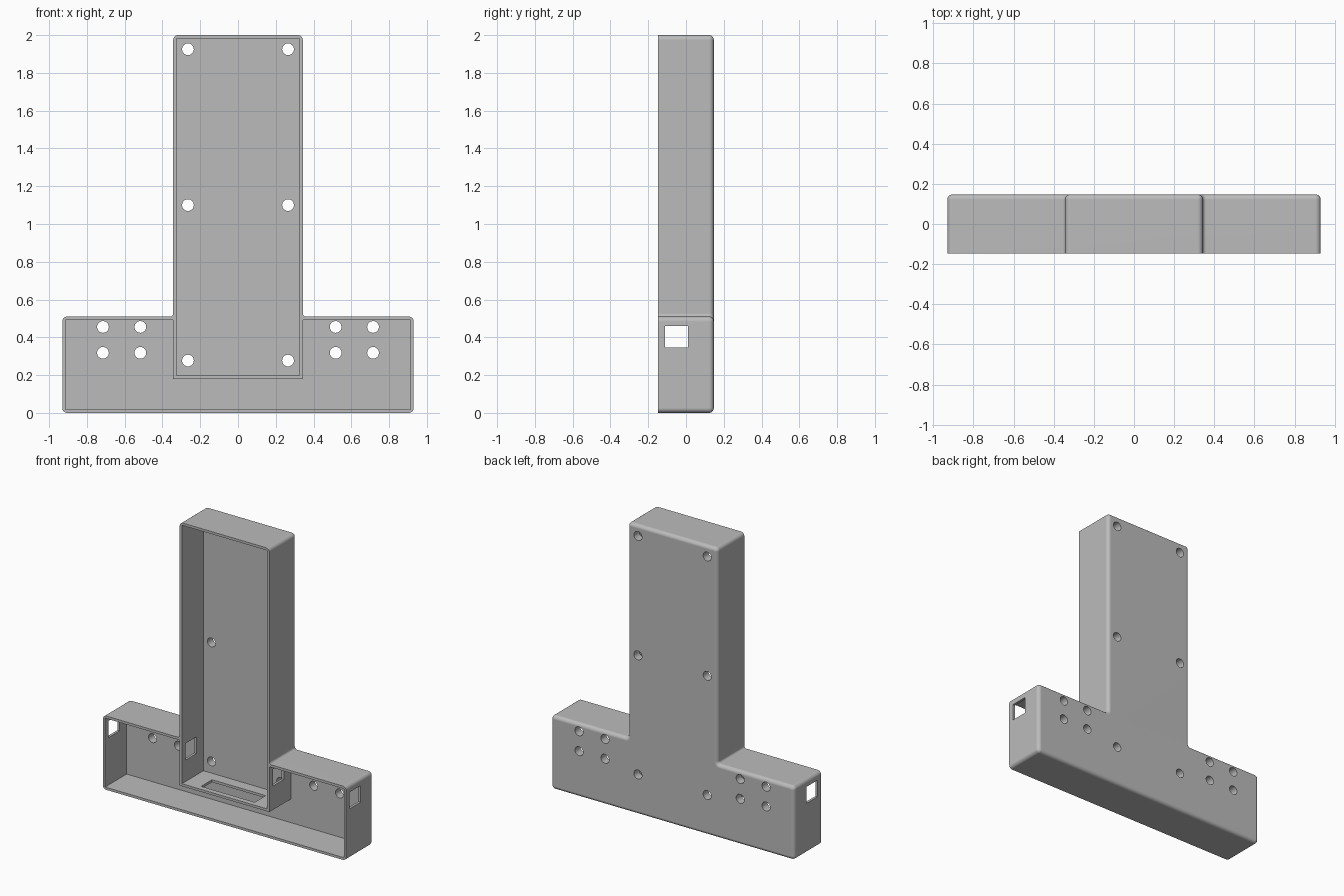
import bpy, bmesh, math
from mathutils import Vector, Matrix

if "Cube" in bpy.data.objects:
    bpy.data.objects.remove(bpy.data.objects["Cube"], do_unlink=True)

FRONT, BACK, FLOOR = -0.147, 0.147, 0.088   # open face, rear face, inside of rear wall
WALL, ROUND = 0.017, 0.025
BASE_X, BASE_Z = 0.93, 0.51
COL_X, COL_Z, COL_TOP = 0.343, 0.18, 2.0

grey = bpy.data.materials.new("plain grey")
grey.use_nodes = True
grey.diffuse_color = (0.5, 0.5, 0.5, 1)
grey.node_tree.nodes["Principled BSDF"].inputs["Base Color"].default_value = (0.5, 0.5, 0.5, 1)


def make_object(name, bm):
    bmesh.ops.recalc_face_normals(bm, faces=bm.faces)
    mesh = bpy.data.meshes.new(name)
    bm.to_mesh(mesh)
    bm.free()
    mesh.materials.append(grey)
    obj = bpy.data.objects.new(name, mesh)
    bpy.context.collection.objects.link(obj)
    return obj


def loft(name, rings):
    """Closed solid through equal rings of points."""
    bm = bmesh.new()
    loops = [[bm.verts.new(p) for p in ring] for ring in rings]
    n = len(loops[0])
    for a, b in zip(loops, loops[1:]):
        for i in range(n):
            j = (i + 1) % n
            bm.faces.new((a[i], a[j], b[j], b[i]))
    bm.faces.new(loops[0])
    bm.faces.new(loops[-1])
    return make_object(name, bm)


def prism(name, outline, y0, y1):
    return loft(name, [[(x, y, z) for x, z in outline] for y in (y0, y1)])


def box(name, x0, x1, y0, y1, z0, z1):
    return prism(name, [(x0, z0), (x1, z0), (x1, z1), (x0, z1)], y0, y1)


def rounded_outline(corners, inset, steps=6):
    """Filleted right-angled outline, drawn inwards by inset."""
    pts = [Vector(c) for c in corners]
    out = []
    for i, p in enumerate(pts):
        d_in = (p - pts[i - 1]).normalized()
        d_out = (pts[(i + 1) % len(pts)] - p).normalized()
        convex = d_in.cross(d_out) > 0
        r = ROUND + 0.001 if convex else 0.016
        centre = p + (d_out - d_in) * r
        r += -inset if convex else inset
        for k in range(steps + 1):
            t = math.pi / 2 * k / steps
            out.append(centre + (d_in * math.sin(t) - d_out * math.cos(t)) * r)
    return out


# Outer body: upside-down T with a rounded rear edge
half = [(BASE_X, 0), (BASE_X, BASE_Z), (COL_X, BASE_Z), (COL_X, COL_TOP)]
corners = half + [(-x, z) for x, z in reversed(half)]
sections = [(FRONT, 0)]
for k in range(7):
    a = math.pi / 2 * k / 6
    sections.append((BACK - ROUND + ROUND * math.sin(a), ROUND * (1 - math.cos(a))))
housing = loft("housing", [[(p.x, y, p.y) for p in rounded_outline(corners, d)]
                           for y, d in sections])

# Column compartment
cutters = [box("column_cavity", -COL_X + WALL, COL_X - WALL, -0.5, FLOOR,
               COL_Z + WALL, COL_TOP - WALL)]

# U-shaped base compartment around the foot of the column
bx, bz = BASE_X - WALL, BASE_Z - WALL
side = [(bx, WALL), (bx, bz), (COL_X, bz), (COL_X, COL_Z)]
cutters.append(prism("base_cavity", side + [(-x, z) for x, z in reversed(side)], -0.5, FLOOR))

# Square windows through the outer and inner side walls
cutters.append(box("side_windows", -1.2, 1.2, -0.11, 0.01, 0.345, 0.46))

# Cable slot in the column floor
cutters.append(box("floor_slot", -0.205, 0.205, -0.11, 0.01, 0.12, 0.26))

# Round screw holes through the rear wall
holes = [(0.265, z) for z in (0.277, 1.1, 1.925)]
holes += [(x, z) for x in (0.517, 0.715) for z in (0.318, 0.455)]
bm = bmesh.new()
turn = Matrix.Rotation(math.pi / 2, 4, 'X')
for x, z in holes:
    for s in (-1, 1):
        bmesh.ops.create_cone(bm, cap_ends=True, segments=32, radius1=0.031, radius2=0.031,
                              depth=0.2, matrix=Matrix.Translation((s * x, 0.12, z)) @ turn)
cutters.append(make_object("screw_holes", bm))

# Cut everything out of the body
bpy.context.view_layer.objects.active = housing
for cutter in cutters:
    cutter.hide_render = True
    mod = housing.modifiers.new(cutter.name, 'BOOLEAN')
    mod.operation = 'DIFFERENCE'
    mod.solver = 'EXACT'
    mod.object = cutter
    bpy.ops.object.modifier_apply(modifier=mod.name)
    bpy.data.objects.remove(cutter, do_unlink=True)

# Smooth rounds, crisp edges
bpy.ops.object.select_all(action='DESELECT')
housing.select_set(True)
bpy.ops.object.shade_smooth_by_angle(angle=math.radians(30))
weighted = housing.modifiers.new("flat_faces", 'WEIGHTED_NORMAL')
weighted.keep_sharp = True
